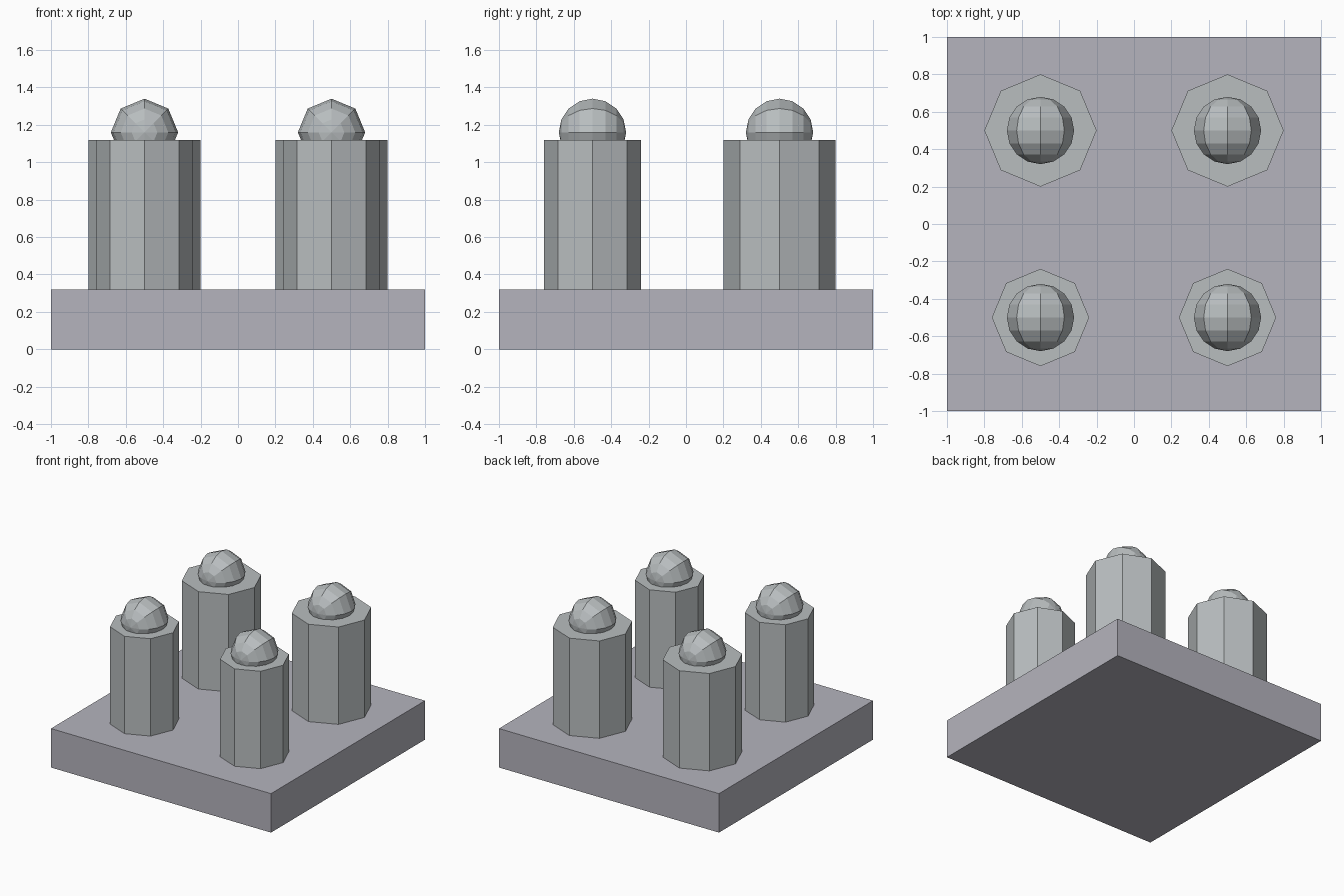
import bpy
from math import radians

if "Cube" in bpy.data.objects:
    bpy.data.objects.remove(bpy.data.objects["Cube"])

BASE_H = 0.32
PILLAR_TOP = 1.12
KNOB_R, KNOB_Z = 0.18, 1.16


def material(name, rgb):
    mat = bpy.data.materials.new(name)
    mat.diffuse_color = (*rgb, 1)
    mat.use_nodes = True
    mat.node_tree.nodes["Principled BSDF"].inputs["Base Color"].default_value = mat.diffuse_color
    return mat


def finish(name, mat):
    obj = bpy.context.object
    obj.name = name
    obj.data.materials.append(mat)
    return obj


plate_mat = material("plate_grey", (0.46, 0.455, 0.51))
metal_mat = material("metal_grey", (0.48, 0.51, 0.52))

# Base plate
bpy.ops.mesh.primitive_cube_add(size=1, location=(0, 0, BASE_H / 2))
base = finish("base_plate", plate_mat)
base.scale = (2, 2, BASE_H)
bpy.ops.object.transform_apply(location=False, rotation=False, scale=True)

# Octagonal pillars (front pair slimmer) with a low-poly knob on each
for row, y, radius in (("front", -0.5, 0.26), ("back", 0.5, 0.30)):
    for side, x in (("left", -0.5), ("right", 0.5)):
        bpy.ops.mesh.primitive_cylinder_add(
            vertices=8, radius=radius, depth=PILLAR_TOP - BASE_H,
            location=(x, y, (PILLAR_TOP + BASE_H) / 2))
        finish(f"{row}_{side}_pillar", metal_mat)

        # Knob poles lie along y
        bpy.ops.mesh.primitive_uv_sphere_add(
            segments=8, ring_count=8, radius=KNOB_R,
            location=(x, y, KNOB_Z), rotation=(radians(90), 0, 0))
        finish(f"{row}_{side}_knob", metal_mat)
